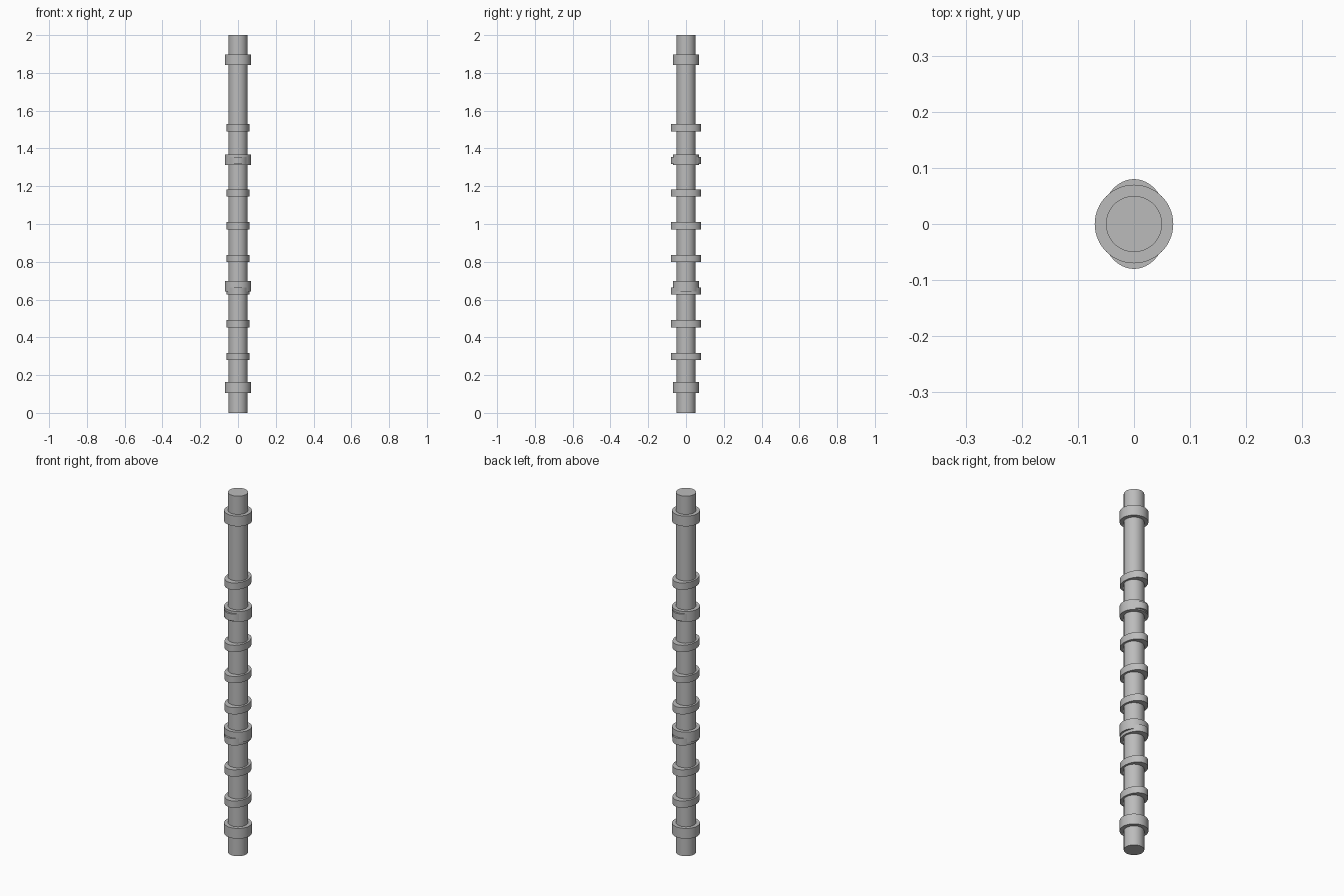
import bpy
import math

cube = bpy.data.objects.get("Cube")
if cube:
    bpy.data.objects.remove(cube, do_unlink=True)

steel = bpy.data.materials.new("grey steel")
steel.use_nodes = True
steel.diffuse_color = (0.5, 0.5, 0.5, 1)
steel.node_tree.nodes["Principled BSDF"].inputs["Base Color"].default_value = (0.5, 0.5, 0.5, 1)


def disc(name, rx, ry, z, height):
    """Upright round or oval cylinder centred on the axis at height z."""
    bpy.ops.mesh.primitive_cylinder_add(vertices=64, radius=1, depth=1, location=(0, 0, z))
    ob = bpy.context.object
    ob.name = name
    ob.scale = (rx, ry, height)
    bpy.ops.object.transform_apply(location=False, rotation=False, scale=True)
    ob.data.materials.append(steel)
    bpy.ops.object.shade_smooth_by_angle(angle=math.radians(30))
    return ob


# Main shaft
disc("shaft", 0.05, 0.05, 1.0, 2.0)

# Round bearing journals
for i, z in enumerate((0.135, 0.67, 1.34, 1.87)):
    disc(f"bearing_journal_{i + 1}", 0.07, 0.07, z, 0.057)

# Evenly spaced oval cam lobes
for i in range(8):
    disc(f"cam_lobe_{i + 1}", 0.06, 0.08, 0.299 + 0.173 * i, 0.038)
